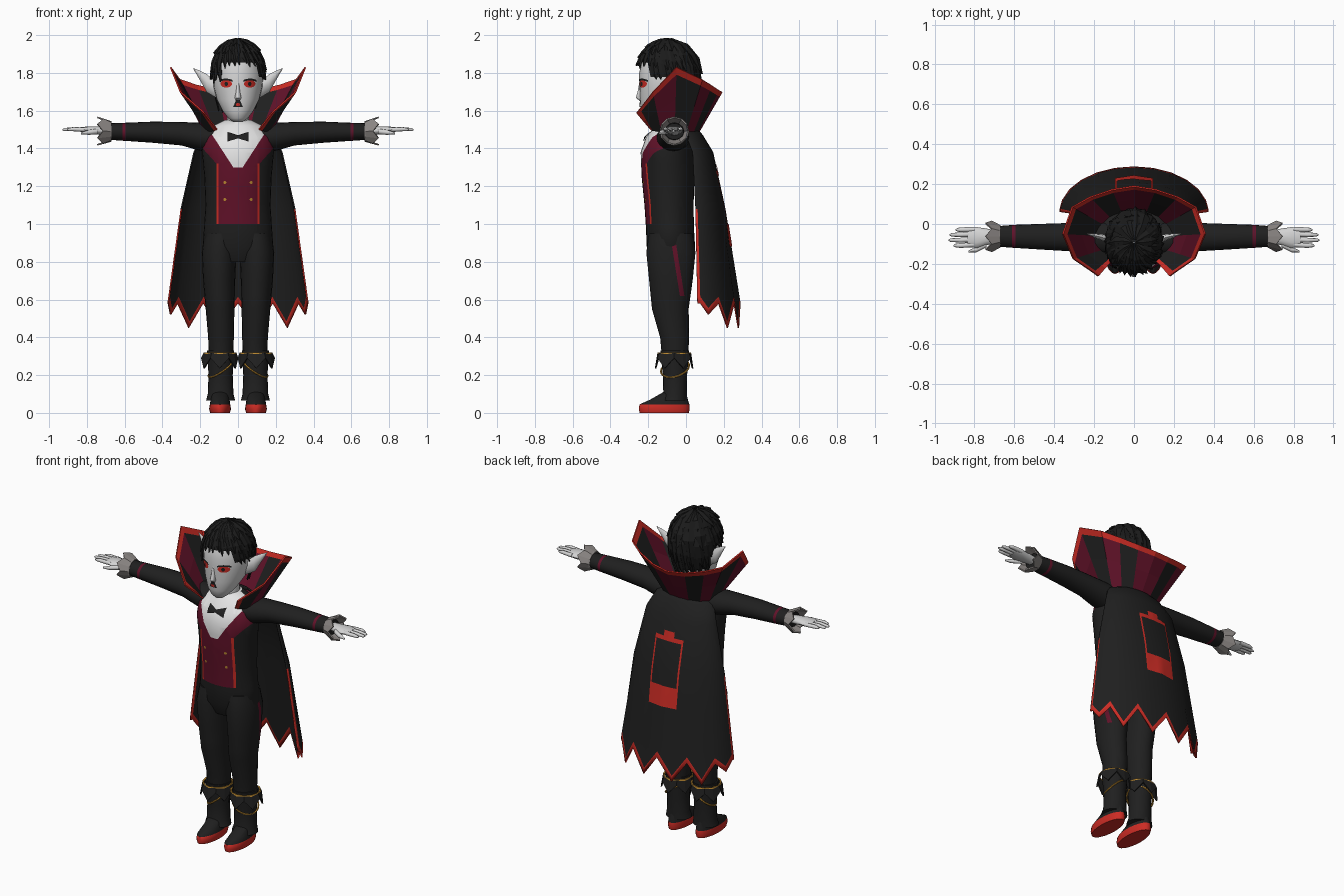
import bpy, bmesh, random
from math import sin, cos, pi, radians
from mathutils import Vector
from mathutils.bvhtree import BVHTree

random.seed(4)
if "Cube" in bpy.data.objects:
    bpy.data.objects.remove(bpy.data.objects["Cube"])


def material(name, rgb):
    m = bpy.data.materials.new(name)
    m.use_nodes = True
    m.diffuse_color = (*rgb, 1)
    m.node_tree.nodes["Principled BSDF"].inputs["Base Color"].default_value = (*rgb, 1)
    return m


BLACK = material("black cloth", (.014, .014, .014))
HAIR = material("black hair", (.011, .011, .011))
WINE = material("dark red", (.12, .006, .022))
RED = material("bright red", (.6, .025, .018))
SKIN = material("pale skin", (.66, .66, .66))
WHITE = material("white shirt", (.78, .78, .78))
GREY = material("grey cuff", (.26, .24, .23))
GOLD = material("gold", (.5, .25, .03))


def finish(name, bm, mats, smooth=50, mirror=False, thick=0, normals=True):
    if normals:
        bmesh.ops.recalc_face_normals(bm, faces=bm.faces)
    me = bpy.data.meshes.new(name)
    bm.to_mesh(me)
    ob = bpy.data.objects.new(name, me)
    bpy.context.collection.objects.link(ob)
    for m in mats:
        me.materials.append(m)
    if smooth:
        bpy.ops.object.select_all(action='DESELECT')
        ob.select_set(True)
        bpy.context.view_layer.objects.active = ob
        bpy.ops.object.shade_smooth_by_angle(angle=radians(smooth))
    if mirror:
        ob.modifiers.new("Mirror", 'MIRROR').use_axis = (True, False, False)
    if thick:
        s = ob.modifiers.new("Solidify", 'SOLIDIFY')
        s.thickness, s.offset = thick, 0
    return ob


def grid(bm, rows, closed=False):
    """Quads between rows of points; returns the faces row by row."""
    vs = [[bm.verts.new(p) for p in r] for r in rows]
    n = len(rows[0])
    return [[bm.faces.new((a[i], a[(i + 1) % n], b[(i + 1) % n], b[i]))
             for i in range(n if closed else n - 1)] for a, b in zip(vs, vs[1:])]


def loft(rings, axis='Z', n=20):
    """Ring = position along axis, two centre coordinates, two radii."""
    bm = bmesh.new()
    rows = []
    for t, a, b, ra, rb in rings:
        pts = [(a + ra * cos(2 * pi * i / n), b + rb * sin(2 * pi * i / n)) for i in range(n)]
        rows.append([(p, q, t) if axis == 'Z' else (t, p, q) for p, q in pts])
    grid(bm, rows, True)
    for end in (0, len(rows) - 1):
        bm.verts.ensure_lookup_table()
        bm.faces.new(bm.verts[end * n:end * n + n])
    return bm


def cut(bm, co, no):
    bmesh.ops.bisect_plane(bm, geom=bm.verts[:] + bm.edges[:] + bm.faces[:], plane_co=co, plane_no=no)


def paint(bm, rule):
    for f in bm.faces:
        f.material_index = rule(f.calc_center_median())


def patch(name, tree, cx, cz, w, h, mat, side=-1, shape=None, lift=.004, mirror=False):
    """Thin plate laid on a surface, seen from the front (-1) or back (+1)."""
    bm, n, rows = bmesh.new(), 8, []
    for j in range(n + 1):
        row = []
        for i in range(n + 1):
            u, v = 2 * i / n - 1, 2 * j / n - 1
            if shape:
                u, v = shape(u, v)
            x, z = cx + w * u, cz + h * v
            hit = tree.ray_cast(Vector((x, side, z)), Vector((0, -side, 0)))[0]
            row.append((x, (hit.y if hit else 0) + side * lift, z))
        rows.append(row if side < 0 else row[::-1])
    grid(bm, rows)
    return finish(name, bm, [mat], mirror=mirror, normals=False)


def oval(u, v):
    return u * (1 - v * v / 2) ** .5, v * (1 - u * u / 2) ** .5


# Torso: jacket, waistcoat, shirt front and red edging
torso = loft([(.80, 0, -.08, .12, .09), (.88, 0, -.08, .187, .128), (.98, 0, -.085, .18, .127),
              (1.1, 0, -.09, .172, .13), (1.25, 0, -.095, .178, .14), (1.38, 0, -.1, .19, .14),
              (1.46, 0, -.09, .185, .122), (1.52, 0, -.075, .13, .085), (1.55, 0, -.075, .07, .06)], n=32)
torso_tree = BVHTree.FromBMesh(torso)
for s in (1, -1):
    cut(torso, (s * .115, 0, 0), (1, 0, 0))
    cut(torso, (s * .102, 0, 0), (1, 0, 0))
    cut(torso, (s * .115, 0, 1.32), (1, 0, -s * .9))
    cut(torso, (s * .025, 0, 1.3), (1, 0, -s * .65))
for z in (1.0, 1.3, 1.32):
    cut(torso, (0, 0, z), (0, 0, 1))


def torso_rule(c):
    x, z = abs(c.x), c.z
    if c.y > -.1 - (z > 1.45) * -.03 or z < 1:
        return 0
    if z > 1.3 and x < .025 + (z - 1.3) * .65:
        return 2
    if .102 < x < .115 and z < 1.32:
        return 3
    return 1 if x < .115 + max(0, z - 1.32) * .9 else 0


paint(torso, torso_rule)
finish("torso", torso, [BLACK, WINE, WHITE, RED])
patch("bow_tie", torso_tree, 0, 1.462, .056, .026, BLACK,
      shape=lambda u, v: (u, v * (.3 + .7 * abs(u))), lift=.009)
for z in (1.13, 1.22):
    patch("waistcoat_buttons", torso_tree, .07, z, .008, .008, GOLD, shape=oval, mirror=True)

# Legs with a slanted side stripe
leg = loft([(.95, .09, -.08, .085, .115), (.85, .1, -.08, .092, .13), (.7, .1, -.08, .085, .115),
            (.55, .095, -.083, .076, .097), (.4, .09, -.06, .068, .077), (.28, .09, -.058, .064, .068)])
for off in (-.012, .012):
    cut(leg, (0, -.07 + off, .93), (0, 1, .16))
for z in (.62, .92):
    cut(leg, (0, 0, z), (0, 0, 1))
paint(leg, lambda c: int(abs(c.y + .07 - (.93 - c.z) * .16) < .012 and c.x > .12 and .62 < c.z < .92))
finish("legs", leg, [BLACK, WINE], mirror=True)

# Boots, shoes and spiked boot cuffs
finish("boots", loft([(.33, .092, -.06, .072, .076), (.2, .092, -.058, .064, .064),
                      (.1, .092, -.058, .068, .062), (.065, .092, -.063, .077, .068)]), [BLACK], mirror=True)
shoe = loft([(0, .095, -.115, .052, .13), (.02, .095, -.115, .058, .135), (.045, .095, -.114, .054, .132),
             (.07, .095, -.09, .05, .1), (.11, .095, -.06, .045, .06)], n=24)
paint(shoe, lambda c: int(c.z < .046))
finish("shoes", shoe, [BLACK, RED], mirror=True)


def spiked(name, n, inner, outer, mat, trim=None):
    """Flared band whose far edge is a zigzag; inner/outer map (angle, spike) to points."""
    bm = bmesh.new()
    angles = [2 * pi * i / n for i in range(n)]
    rows = [[f(a, i % 2) for i, a in enumerate(angles)] for f in (inner, outer)]
    rows.insert(1, [Vector(p).lerp(Vector(q), .12) for p, q in zip(*rows)])
    for f in grid(bm, rows, True)[0]:
        f.material_index = int(trim is not None)
    finish(name, bm, [mat] + ([trim] if trim else []), smooth=0, mirror=True, thick=.008)


spiked("boot_cuffs", 12, lambda a, k: (.095 + .082 * cos(a), -.062 + .085 * sin(a), .32),
       lambda a, k: (.097 + .095 * cos(a), -.063 + .098 * sin(a), .235 if k else .29), BLACK, GOLD)
bpy.ops.mesh.primitive_torus_add(location=(.092, -.058, .235), rotation=(.25, .6, 0), major_radius=.077,
                                 minor_radius=.005, major_segments=24, minor_segments=6)
chain = bpy.context.object
chain.name = "boot_chains"
chain.data.materials.append(GOLD)
bpy.ops.object.transform_apply()
chain.modifiers.new("Mirror", 'MIRROR')

# Arms with a stripe, wrist cuffs
arm = loft([(.1, -.07, 1.45, .09, .07), (.2, -.068, 1.462, .083, .074), (.3, -.066, 1.478, .072, .062),
            (.45, -.064, 1.486, .065, .056), (.595, -.062, 1.488, .058, .048),
            (.612, -.062, 1.488, .057, .047), (.7, -.062, 1.49, .05, .043)], 'X')
paint(arm, lambda c: int(.596 < c.x < .611))
finish("arms", arm, [BLACK, WINE], mirror=True)
spiked("wrist_cuffs", 12, lambda a, k: (.67, -.062 + .052 * cos(a), 1.49 + .05 * sin(a)),
       lambda a, k: (.745 if k else .715, -.062 + .075 * cos(a), 1.492 + .073 * sin(a)), GREY)

# Hands
finish("palms", loft([(.69, -.062, 1.492, .03, .024), (.74, -.065, 1.495, .042, .022),
                      (.79, -.068, 1.498, .053, .019), (.835, -.068, 1.5, .045, .012)], 'X', 12),
       [SKIN], mirror=True)
for y, tip in ((-.108, .905), (-.081, .93), (-.054, .925), (-.029, .895)):
    finish("fingers", loft([(.8, y * .95, 1.499, .013, .012), (.87, y, 1.502, .012, .011),
                            (tip - .01, y, 1.5, .009, .008), (tip, y, 1.5, .003, .003)], 'X', 8),
           [SKIN], mirror=True)
finish("thumbs", loft([(.74, -.1, 1.49, .016, .015), (.79, -.128, 1.485, .014, .013),
                       (.83, -.138, 1.48, .005, .005)], 'X', 8), [SKIN], mirror=True)

# Head, neck, nose and pointed ears
head = loft([(1.54, 0, -.185, .025, .022), (1.56, 0, -.175, .052, .052), (1.6, 0, -.152, .083, .088),
             (1.66, 0, -.12, .113, .124), (1.73, 0, -.1, .13, .147), (1.8, 0, -.095, .133, .153),
             (1.86, 0, -.093, .118, .14), (1.93, 0, -.093, .08, .1)], n=28)
head_tree = BVHTree.FromBMesh(head)
finish("head", head, [SKIN])
finish("neck", loft([(1.48, 0, -.085, .062, .06), (1.65, 0, -.085, .055, .058)]), [SKIN])
finish("nose", loft([(1.65, 0, -.235, .012, .008), (1.668, 0, -.24, .018, .027),
                     (1.7, 0, -.238, .012, .019), (1.76, 0, -.238, .006, .008)], n=10), [SKIN])
finish("ears", loft([(.115, -.08, 1.71, .022, .042), (.165, -.066, 1.745, .016, .048),
                     (.2, -.058, 1.785, .01, .026), (.235, -.05, 1.822, .002, .003)], 'X', 8),
       [SKIN], mirror=True)

# Face details
patch("eyes", head_tree, .062, 1.742, .03, .02, RED, shape=oval, mirror=True)
patch("pupils", head_tree, .062, 1.742, .009, .011, BLACK, shape=oval, lift=.007, mirror=True)
patch("eyelashes", head_tree, .064, 1.765, .034, .005, BLACK, lift=.006, mirror=True,
      shape=lambda u, v: (u, v - 1.5 * u * u))
patch("mouth", head_tree, 0, 1.64, .026, .02, BLACK, shape=lambda u, v: (u * (.65 - .35 * v), v))
patch("tongue", head_tree, 0, 1.632, .012, .008, RED, shape=oval, lift=.007)


# Hair: scalp cap covered by layered pointed locks
def hair_point(az, s, scale):
    h = sin(s * pi / 2) if s < 1 else 1 - .2 * (s - 1) ** 2
    z = cos(s * pi / 2) if s < 1 else 1 - s
    return Vector((.14 * h * scale * cos(az), -.093 + .165 * h * scale * sin(az), 1.81 + .165 * z * scale))


def hairline(az):
    c = sin(az)
    return .88 if c < -.65 else 1.28 if c < .3 else 2.1


cap = bmesh.new()
grid(cap, [[hair_point(2 * pi * i / 40, max(.01, t / 8 * .93 * hairline(2 * pi * i / 40)), .985)
            for i in range(40)] for t in range(9)], True)
finish("hair_cap", cap, [HAIR])
locks = bmesh.new()
for start, end, count, lift in ((.5, 1.03, 30, 1.0), (.28, .78, 22, 1.02), (.03, .52, 13, 1.035)):
    for i in range(count):
        az = 2 * pi * (i + random.uniform(-.25, .25)) / count
        stop = hairline(az) * (end + random.uniform(-.07, .07))
        rows = []
        for k, width in enumerate((.7, 1.1, .85, .04)):
            s = hairline(az) * start + (stop - hairline(az) * start) * k / 3
            turn, half = az + .2 * k / 3, width * 3.6 / count
            out = lift + (.045 if k == 3 else .01 * k)
            rows.append([hair_point(turn - half, s, out - .02), hair_point(turn, s, out + .018),
                         hair_point(turn + half, s, out - .02)])
        grid(locks, rows)
finish("hair_locks", locks, [HAIR], smooth=0, thick=.004, normals=False)

# Cape: half-ellipse sections, zigzag hem and red border
angles = [-90, -86] + list(range(-75, 76, 15)) + [86, 90]
sections = [(1.52, .1, -.05, .045), (1.47, .19, .0, .085), (1.38, .232, .035, .14), (1.08, .3, .05, .205)]
rows = [[(rx * sin(radians(a)), ye + (yc - ye) * cos(radians(a)), z) for a in angles]
        for z, rx, ye, yc in sections]
for f, raise_by in ((.35, 0), (.7, 0), (.93, .035), (1, 0)):
    row = []
    for a in angles:
        tip = abs(a) % 30 == 15
        hem = (.52 if abs(a) == 75 else .45) if tip else .58
        r = radians(a)
        z = hem + raise_by if f > .9 else 1.08 + (hem - 1.08) * f
        row.append(((.3 + .07 * f) * sin(r), .05 + .01 * f + (.155 + .07 * f) * cos(r), z))
    rows.append(row)
cape = bmesh.new()
faces = grid(cape, rows)
for j, strip in enumerate(faces):
    for i, f in enumerate(strip):
        f.material_index = int(j == len(faces) - 1 or (j > 2 and i in (0, len(strip) - 1)))
cape_tree = BVHTree.FromBMesh(cape)
finish("cape", cape, [BLACK, RED], thick=.008, smooth=35)

# Red emblem frame on the back of the cape
for x, z, w, h in ((0, .94, .095, .06), (0, 1.27, .095, .012), (-.09, 1.1, .005, .17),
                   (.09, 1.1, .005, .17), (0, 1.295, .035, .02)):
    patch("cape_frame", cape_tree, x, z, w, h, RED, side=1, lift=.008)

# Standing collar: flared panels with a red rim
top = [(0, .19, 1.70), (.11, .172, 1.71), (.22, .135, 1.735), (.31, .085, 1.765), (.357, -.05, 1.83),
       (.305, -.175, 1.7), (.205, -.243, 1.612), (.18, -.262, 1.59)]
base = [(0, .06, 1.475), (.06, .055, 1.475), (.12, .035, 1.48), (.16, 0, 1.485), (.178, -.06, 1.49),
        (.16, -.13, 1.49), (.125, -.175, 1.495), (.11, -.185, 1.5)]
collar = bmesh.new()
faces = grid(collar, [[Vector(b).lerp(Vector(t), k) for b, t in zip(base, top)] for k in (0, .5, .89, 1)])
for j, strip in enumerate(faces):
    for i, f in enumerate(strip):
        f.material_index = 2 if j == 2 or i == 6 else (1, 0, 1, 0, 1, 0)[i]
finish("collar", collar, [BLACK, WINE, RED], smooth=0, mirror=True, thick=.008)
